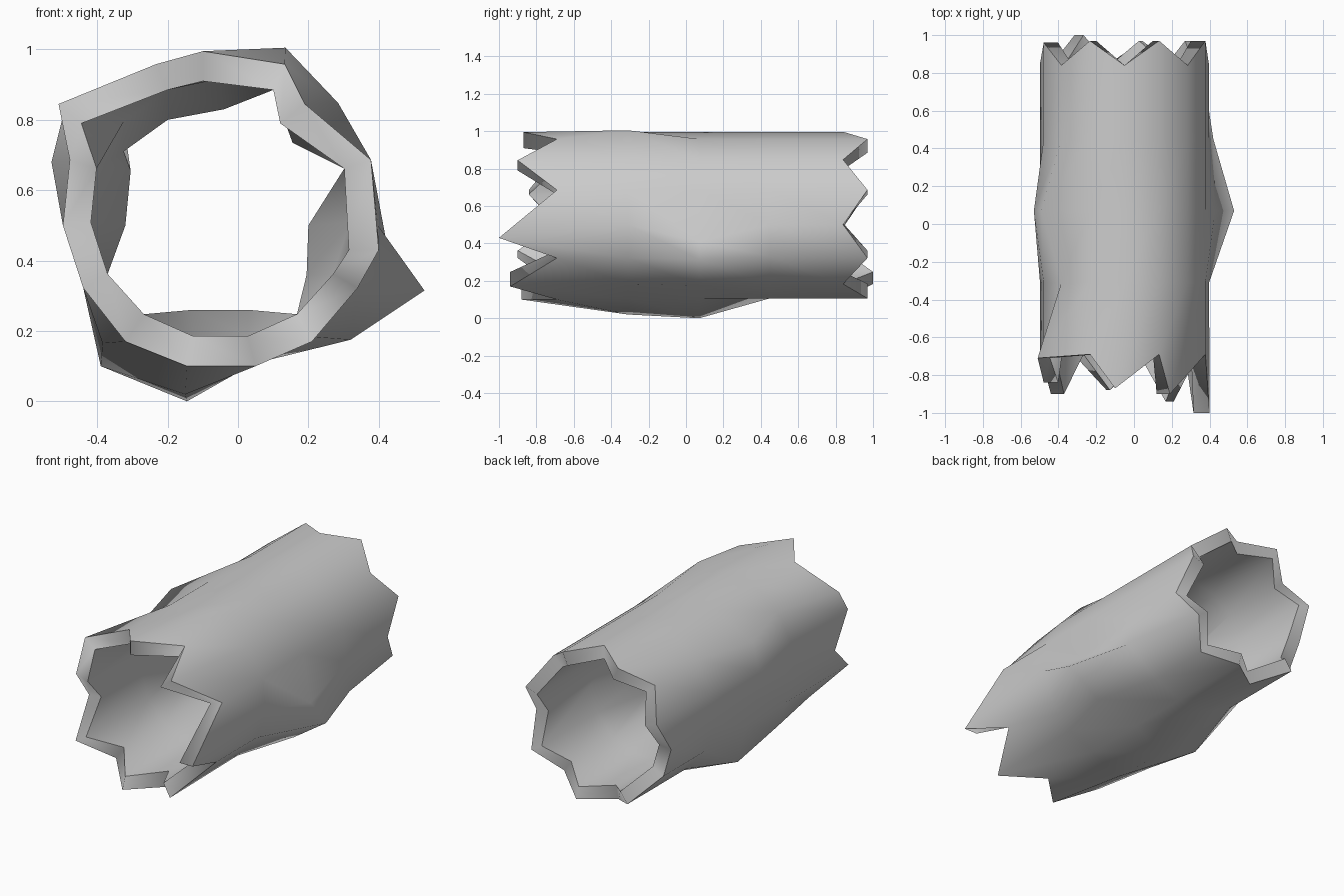
import bpy, bmesh, math

if "Cube" in bpy.data.objects:
    bpy.data.objects.remove(bpy.data.objects["Cube"])

N = 15
CX, CZ = -0.05, 0.547
stations = [None, -0.31, 0.07, 0.45, None]          # ends are jagged

# Jagged end depths, clockwise from the top (24 degree steps)
front_y = [-.87, -.69, -.90, -.69, -1.0, -.69, -.94, -.69, -.88, -.69, -.90, -.69, -.84, -.71, -.69]
back_y = [.84, .97, .84, .97, .84, .97, .84, .97, .84, 1.0, .84, .85, .96, .84, .97]

# Knots and dents: (station, side) -> (x, z)
outer_moves = {
    (0, 2): (.19, .845), (0, 4): (.40, .43), (0, 13): (-.51, .845), (0, 0): (-.10, .995),
    (0, 7): (.05, .10), (0, 8): (-.145, .10), (0, 9): (-.32, .17), (0, 6): (.21, .17),
    (1, 1): (.135, 1.005), (1, 8): (-.15, .02), (1, 9): (-.385, .165),
    (2, 5): (.53, .315), (2, 6): (.32, .175), (2, 4): (.43, .41),
    (2, 8): (-.145, .0), (2, 9): (-.39, .10), (2, 12): (-.53, .68), (2, 13): (-.49, .84),
    (3, 5): (.42, .33),
}
inner_moves = {
    (0, 2): (.12, .79), (0, 4): (.315, .43), (0, 13): (-.445, .79), (0, 0): (-.10, .91),
    (2, 0): (-.04, .83), (2, 14): (-.20, .80), (2, 2): (.155, .735),
    (2, 4): (.20, .50), (2, 5): (.195, .36), (2, 7): (.03, .26), (2, 8): (-.13, .26),
    (2, 11): (-.32, .50), (2, 12): (-.305, .655), (2, 13): (-.325, .71),
}


def tube_rings(bm, radius, moves):
    rings = []
    for s, y in enumerate(stations):
        ring = []
        for k in range(N):
            a = math.radians(90 - 24 * k)
            x, z = moves.get((s, k), (CX + radius * math.cos(a), CZ + radius * math.sin(a)))
            yy = front_y[k] if s == 0 else back_y[k] if s == 4 else y
            ring.append(bm.verts.new((x, yy, z)))
        rings.append(ring)
    return rings


def bridge(bm, a, b):
    for k in range(N):
        j = (k + 1) % N
        bm.faces.new((a[k], a[j], b[j], b[k]))


# Hollow log: bark skin, inner skin and two broken rims
bm = bmesh.new()
bark = tube_rings(bm, 0.45, outer_moves)
core = tube_rings(bm, 0.37, inner_moves)
for rings in (bark, core):
    for a, b in zip(rings, rings[1:]):
        bridge(bm, a, b)
bridge(bm, bark[0], core[0])
bridge(bm, bark[-1], core[-1])
bmesh.ops.recalc_face_normals(bm, faces=bm.faces)

# Smooth skins and rims, with crisp rim borders
for f in bm.faces:
    f.smooth = True
for ring in (bark[0], bark[-1], core[0], core[-1]):
    for k in range(N):
        bm.edges.get((ring[k], ring[(k + 1) % N])).smooth = False

mesh = bpy.data.meshes.new("hollow_log")
bm.to_mesh(mesh)
bm.free()
log = bpy.data.objects.new("hollow_log", mesh)
bpy.context.collection.objects.link(log)
